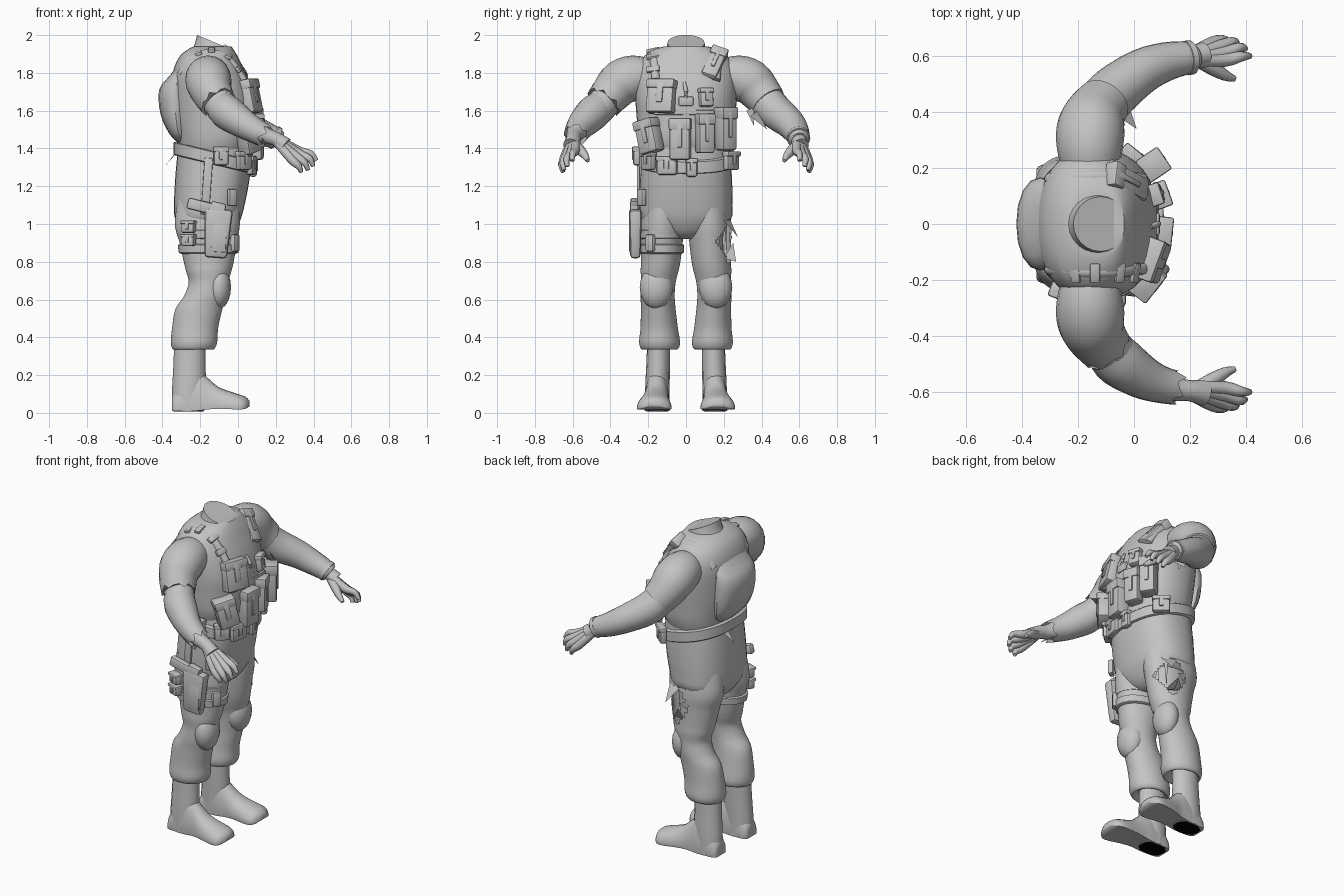
import bpy, bmesh, math
from mathutils import Vector, Euler


def flat(name, v):
    m = bpy.data.materials.new(name)
    m.diffuse_color = (v, v, v, 1)
    return m


grey, black = flat("plain_grey", 0.55), flat("heel_black", 0.0)


def finish(name, bm, angle=40, mat=grey):
    bmesh.ops.recalc_face_normals(bm, faces=bm.faces)
    me = bpy.data.meshes.new(name)
    bm.to_mesh(me)
    bm.free()
    me.materials.append(mat)
    ob = bpy.data.objects.new(name, me)
    bpy.context.collection.objects.link(ob)
    bpy.ops.object.select_all(action='DESELECT')
    ob.select_set(True)
    bpy.context.view_layer.objects.active = ob
    bpy.ops.object.shade_smooth_by_angle(angle=math.radians(angle))
    return ob


def smooth(keys, steps):
    """Interpolate a list of tuples with a soft curve."""
    out = []
    for i in range(len(keys) - 1):
        p0, p1, p2, p3 = (keys[max(i - 1, 0)], keys[i], keys[i + 1], keys[min(i + 2, len(keys) - 1)])
        for s in range(steps):
            t = s / steps
            out.append([b + .5 * t * (c - a + t * (2 * a - 5 * b + 4 * c - d + t * (3 * (b - c) + d - a)))
                        for a, b, c, d in zip(p0, p1, p2, p3)])
    return out + [list(keys[-1])]


def skin(rings, caps):
    bm = bmesh.new()
    vs = [[bm.verts.new(p) for p in r] for r in rings]
    n = len(vs[0])
    for a, b in zip(vs, vs[1:]):
        for i in range(n):
            bm.faces.new((a[i], a[(i + 1) % n], b[(i + 1) % n], b[i]))
    if caps:
        bm.faces.new(vs[0])
        bm.faces.new(vs[-1])
    return bm


def power(v, e):
    return math.copysign(abs(v) ** e, v)


def loft(name, keys, sy=1, n=24, e=2.0, tilt=0, steps=3, caps=True, hole=None, mat=grey):
    """Stacked level sections (z, x, y, rx, ry); tilt slopes them along x."""
    rings = []
    for z, x, y, rx, ry in smooth(keys, steps):
        ring = []
        for i in range(n):
            a = math.tau * i / n
            dx = rx * power(math.cos(a), 2 / e)
            ring.append((x + dx, sy * y + ry * power(math.sin(a), 2 / e), z + tilt * dx))
        rings.append(ring)
    bm = skin(rings, caps)
    if hole:
        gone = [f for f in bm.faces if hole(f.calc_center_median())]
        bmesh.ops.delete(bm, geom=gone, context='FACES')
    return finish(name, bm, mat=mat)


def tube(name, keys, sy=1, n=16, jag=0, steps=3, caps=True):
    """Round tube along (x, y, z, r); jag makes the far edge ragged."""
    pts = smooth(keys, steps)
    pos = [Vector((p[0], p[1] * sy, p[2])) for p in pts]
    rings = []
    for i, p in enumerate(pts):
        t = (pos[min(i + 1, len(pos) - 1)] - pos[max(i - 1, 0)]).normalized()
        u = t.cross(Vector((0, 0, 1))).normalized()
        v = u.cross(t)
        ring = []
        for k in range(n):
            a = math.tau * k / n
            q = pos[i] + p[3] * (math.cos(a) * u + math.sin(a) * v)
            if jag and i == len(pts) - 1:
                q += t * jag * math.sin(k * 2.4)
            ring.append(q)
        rings.append(ring)
    return finish(name, skin(rings, caps), 50)


def box(name, loc, size, yaw=0, roll=0, pitch=0, bevel=.008, taper=1):
    bm = bmesh.new()
    bmesh.ops.create_cube(bm, size=1)
    for v in bm.verts:
        k = taper if v.co.z > 0 else 1
        v.co = Vector((v.co.x * size[0] * k, v.co.y * size[1] * k, v.co.z * size[2]))
    bmesh.ops.bevel(bm, geom=bm.edges[:], offset=bevel, segments=2, affect='EDGES', profile=.5)
    rot = Euler([math.radians(d) for d in (roll, pitch, yaw)]).to_matrix()
    for v in bm.verts:
        v.co = rot @ v.co + Vector(loc)
    return finish(name, bm)


def pouch(name, loc, size, yaw=0, roll=0, pitch=0):
    """Bag with a lid and a closing strap on its outer face."""
    rot = Euler([math.radians(d) for d in (roll, pitch, yaw)]).to_matrix()
    d, w, h = size
    box(name, loc, size, yaw, roll, pitch, bevel=.014)
    box(name + "_lid", Vector(loc) + rot @ Vector((.003, 0, h * .36)), (d + .006, w + .006, h * .28), yaw, roll, pitch)
    box(name + "_strap", Vector(loc) + rot @ Vector((d * .5, 0, h * .1)), (.014, w * .25, h * .6), yaw, roll, pitch, .004)


def ball(name, loc, scale):
    bm = bmesh.new()
    bmesh.ops.create_uvsphere(bm, u_segments=16, v_segments=10, radius=1)
    for v in bm.verts:
        v.co = [l + c * s for l, c, s in zip(loc, v.co, scale)]
    return finish(name, bm)


def rag(name, *pts):
    bm = bmesh.new()
    bm.faces.new([bm.verts.new(p) for p in pts])
    return finish(name, bm)


# Torso, vest and slanted neck
loft("vest", [(1.39, -.125, 0, .185, .235), (1.45, -.12, 0, .2, .252), (1.55, -.125, 0, .21, .26),
              (1.66, -.13, 0, .215, .268), (1.76, -.145, 0, .203, .268), (1.83, -.155, 0, .182, .255),
              (1.89, -.155, 0, .152, .22), (1.925, -.145, 0, .12, .165), (1.94, -.135, 0, .1, .115)], n=32, e=2.3)
loft("neck", [(1.84, -.135, 0, .13, .14), (1.9, -.125, 0, .107, .112), (1.96, -.12, 0, .097, .098)], tilt=-.42)

# Back pack
loft("back_pack", [(1.43, -.29, 0, .03, .1), (1.48, -.315, 0, .05, .15), (1.58, -.33, 0, .08, .165),
                   (1.71, -.335, 0, .083, .165), (1.79, -.3, 0, .058, .15), (1.88, -.25, 0, .045, .12)], n=16, e=2.1)

# Trousers, belt
loft("hips", [(1.42, -.125, 0, .19, .232), (1.3, -.13, 0, .198, .24), (1.2, -.14, 0, .195, .245),
              (1.1, -.152, 0, .187, .246), (1.02, -.16, 0, .172, .235), (.95, -.16, 0, .13, .13),
              (.92, -.16, 0, .08, .06)], n=32, e=2.4)
loft("belt", [(1.315, -.13, 0, .205, .25), (1.32, -.13, 0, .212, .256), (1.38, -.13, 0, .212, .256),
              (1.385, -.13, 0, .205, .25)], n=32, e=2.4, tilt=-.24, steps=1)


def torn(c):
    a = math.atan2(c.y - .125, c.x + .155)
    return abs(a - 1.05) < .85 * (1 - abs(c.z - .915) / .13)


for side, s in (("right", -1), ("left", 1)):
    # Legs with bloused cuffs, knee pads and boots
    loft(side + "_trouser_leg", [
        (1.15, -.152, .115, .165, .105), (1.0, -.162, .125, .172, .115), (.9, -.157, .128, .152, .11),
        (.8, -.155, .134, .132, .104), (.75, -.155, .14, .12, .1), (.69, -.157, .146, .104, .091),
        (.62, -.175, .15, .11, .09), (.55, -.207, .147, .124, .092), (.45, -.227, .142, .122, .099),
        (.37, -.233, .14, .122, .108), (.335, -.238, .14, .105, .092), (.36, -.25, .145, .08, .06)],
        s, n=48, steps=6, hole=torn if s > 0 else None)
    ball(side + "_knee_pad", (-.103, .157 * s, .665), (.066, .088, .115))
    loft(side + "_boot_shaft", [(.4, -.255, .145, .082, .06), (.28, -.257, .147, .084, .062),
                                (.18, -.258, .15, .088, .064), (.1, -.262, .152, .088, .065),
                                (.012, -.262, .152, .085, .066)], s, n=16)
    foot = []
    for x, y, w, top, low in smooth([(-.35, .152, .04, .08, .01), (-.33, .152, .06, .12, .01),
                                     (-.23, .153, .066, .23, .01), (-.16, .156, .068, .185, .018), (-.1, .162, .078, .135, .022),
                                     (0, .168, .092, .1, .018), (.04, .168, .075, .085, .022), (.06, .168, .035, .065, .035)], 3):
        foot.append([(x, s * (y + w * power(math.cos(a), .9)),
                      low + (max(math.sin(a), -.12) + .12) / 1.12 * (top - low)) for a in
                     [math.tau * i / 24 for i in range(24)]])
    finish(side + "_boot_foot", skin(foot, True), 60)
    loft(side + "_heel_plate", [(.0075, -.262, .152, .08, .058), (.0115, -.262, .152, .08, .058)], s, n=12, e=2.6,
         steps=1, mat=black)

    # Shoulder, short sleeve and hand
    tube(side + "_shoulder_sleeve", [(-.155, .19, 1.77, .1), (-.158, .27, 1.775, .118), (-.155, .34, 1.75, .122),
                                     (-.14, .39, 1.7, .11), (-.108, .435, 1.645, .098)], s, n=20, jag=.015 if s < 0 else 0)
    tube(side + "_bare_arm", [(-.13, .4, 1.68, .085), (-.06, .48, 1.59, .085), (.03, .55, 1.53, .07),
                              (.13, .588, 1.475, .045), (.2, .597, 1.45, .038), (.25, .607, 1.415, .044)], s)
    for f, (a, b, c) in enumerate((((.325, .588, 1.385), (.385, .6, 1.372), (.415, .602, 1.335)),
                                   ((.325, .612, 1.37), (.38, .632, 1.345), (.398, .628, 1.305)),
                                   ((.31, .635, 1.355), (.355, .652, 1.322), (.37, .645, 1.285)),
                                   ((.285, .648, 1.34), (.322, .658, 1.305), (.335, .65, 1.275)))):
        tube(f"{side}_finger_{f + 1}", [(.21, .585 + f * .008, 1.447 - f * .006, .026), a + (.025,), b + (.018,),
                                        c + (.011,)], s, n=8)
    tube(side + "_thumb", [(.23, .59, 1.42, .028), (.28, .56, 1.39, .027), (.325, .533, 1.36, .02),
                           (.36, .52, 1.335, .011)], s, n=8)

# Whole left forearm sleeve, torn right one
tube("left_forearm_sleeve", [(-.125, .415, 1.66, .093), (-.07, .475, 1.595, .093), (.03, .548, 1.535, .081),
                             (.12, .583, 1.488, .069), (.2, .597, 1.455, .057), (.215, .6, 1.447, .045)], n=20)
tube("left_cuff", [(.185, .594, 1.463, .062), (.205, .597, 1.452, .062)], steps=1)
tube("right_forearm_sleeve", [(-.09, .455, 1.62, .086), (-.05, .495, 1.585, .092), (.03, .548, 1.53, .079),
                              (.09, .573, 1.495, .068), (.14, .585, 1.468, .062)], -1, jag=.025, caps=False)
rag("sleeve_shred_1", (.1, -.62, 1.5), (.15, -.64, 1.42), (.12, -.56, 1.43))
rag("sleeve_shred_2", (-.1, -.4, 1.63), (-.06, -.49, 1.7), (-.03, -.42, 1.62))
rag("sleeve_shred_3", (-.05, .38, 1.6), (.01, .34, 1.57), (-.02, .43, 1.5))
rag("sleeve_shred_4", (-.08, .36, 1.62), (-.05, .32, 1.6), (-.03, .36, 1.52))

# Torn left thigh: bare leg and cloth shreds
loft("left_bare_thigh", [(1.1, -.16, .12, .13, .08), (.9, -.16, .125, .108, .072), (.75, -.155, .138, .08, .065)])
rag("thigh_shred_1", (-.12, .235, 1.02), (-.03, .2, 1.02), (-.05, .275, .93))
rag("thigh_shred_2", (-.16, .235, .83), (-.06, .2, .82), (-.08, .265, .8), (-.12, .25, .9))
rag("thigh_shred_3", (-.02, .15, .87), (-.04, .17, .83), (-.03, .185, .99))
rag("thigh_shred_4", (-.2, .23, .96), (-.17, .23, .9), (-.12, .245, .93))
rag("thigh_shred_5", (-.07, .215, 1.0), (-.05, .205, 1.0), (-.06, .215, .83))

# Chest and waist pouches
pouch("chest_pouch", (.065, -.13, 1.675), (.07, .15, .18), -20, 0, -12)
pouch("front_pouch_1", (.055, -.195, 1.465), (.08, .12, .18), -38, 14)
pouch("front_pouch_2", (.09, -.03, 1.45), (.085, .11, .22), -6)
pouch("front_pouch_3", (.085, .1, 1.48), (.075, .09, .21), 20)
pouch("front_pouch_4", (.068, .21, 1.505), (.09, .09, .23), 34)
pouch("radio_pouch", (.075, .105, 1.67), (.05, .075, .1), 18, 0, -8)
pouch("shoulder_pouch", (-.025, .15, 1.85), (.05, .085, .2), 8, -24, -38)
box("chest_buckle", (.08, 0, 1.65), (.025, .08, .05))
box("chest_webbing", (.078, -.01, 1.59), (.02, .32, .025), bevel=.005)
tube("chest_cord", [(.06, -.01, 1.75, .008), (.085, 0, 1.7, .012), (.082, 0, 1.64, .008)], n=8)

# Shoulder straps with small loops
for s in (-1, 1):
    tube(f"shoulder_strap_{'left' if s > 0 else 'right'}", [(-.3, .16, 1.79, .024), (-.24, .165, 1.875, .026),
         (-.14, .17, 1.9, .026), (-.05, .165, 1.865, .026), (.03, .16, 1.76, .022)], s, n=10)
for i, (x, z, p) in enumerate(((-.21, 1.905, -20), (-.14, 1.922, 0), (-.05, 1.888, 28), (.005, 1.82, 55))):
    box(f"strap_loop_{i + 1}", (x, -.175, z), (.035, .07, .018), 0, 12, p, .005)

# Belt gear
for i, (x, y, z, yaw, w) in enumerate(((.07, -.1, 1.31, -12, .11), (.08, .03, 1.3, 0, .06), (.03, -.2, 1.335, -48, .09),
                                       (0, .24, 1.335, 50, .1), (-.09, -.26, 1.36, -88, .08))):
    pouch(f"belt_pouch_{i + 1}", (x, y, z), (.04, w, .1), yaw)
rag("belt_tail", (-.32, .06, 1.39), (-.33, .1, 1.37), (-.385, .07, 1.31))

# Right thigh holster, pistol and straps
box("holster_hanger", (-.165, -.252, 1.2), (.045, .016, .3), pitch=4, bevel=.005)
box("holster", (-.11, -.268, .95), (.12, .055, .26), pitch=4, bevel=.02, taper=1.25)
box("holster_plate", (-.1, -.288, .93), (.08, .025, .16), pitch=4)
box("pistol_grip", (-.2, -.275, 1.095), (.14, .04, .06), pitch=14, bevel=.012)
box("pistol_slide", (-.11, -.275, 1.07), (.08, .045, .09), pitch=14, bevel=.01)
for i, z in enumerate((.985, .915)):
    pouch(f"thigh_magazine_{i + 1}", (-.262, -.24, z), (.05, .075, .065), -110)
box("thigh_tool", (-.03, -.235, 1.14), (.05, .03, .09), yaw=35)
for i, z in enumerate((.945, .868)):
    loft(f"thigh_strap_{i + 1}", [(z - .026, -.156, .129, .145, .105), (z - .02, -.156, .129, .158, .117),
                                  (z + .02, -.157, .129, .162, .119), (z + .026, -.157, .129, .15, .108)], -1, steps=1)
box("thigh_strap_buckle", (-.02, -.185, .9), (.04, .05, .09), yaw=-35)
